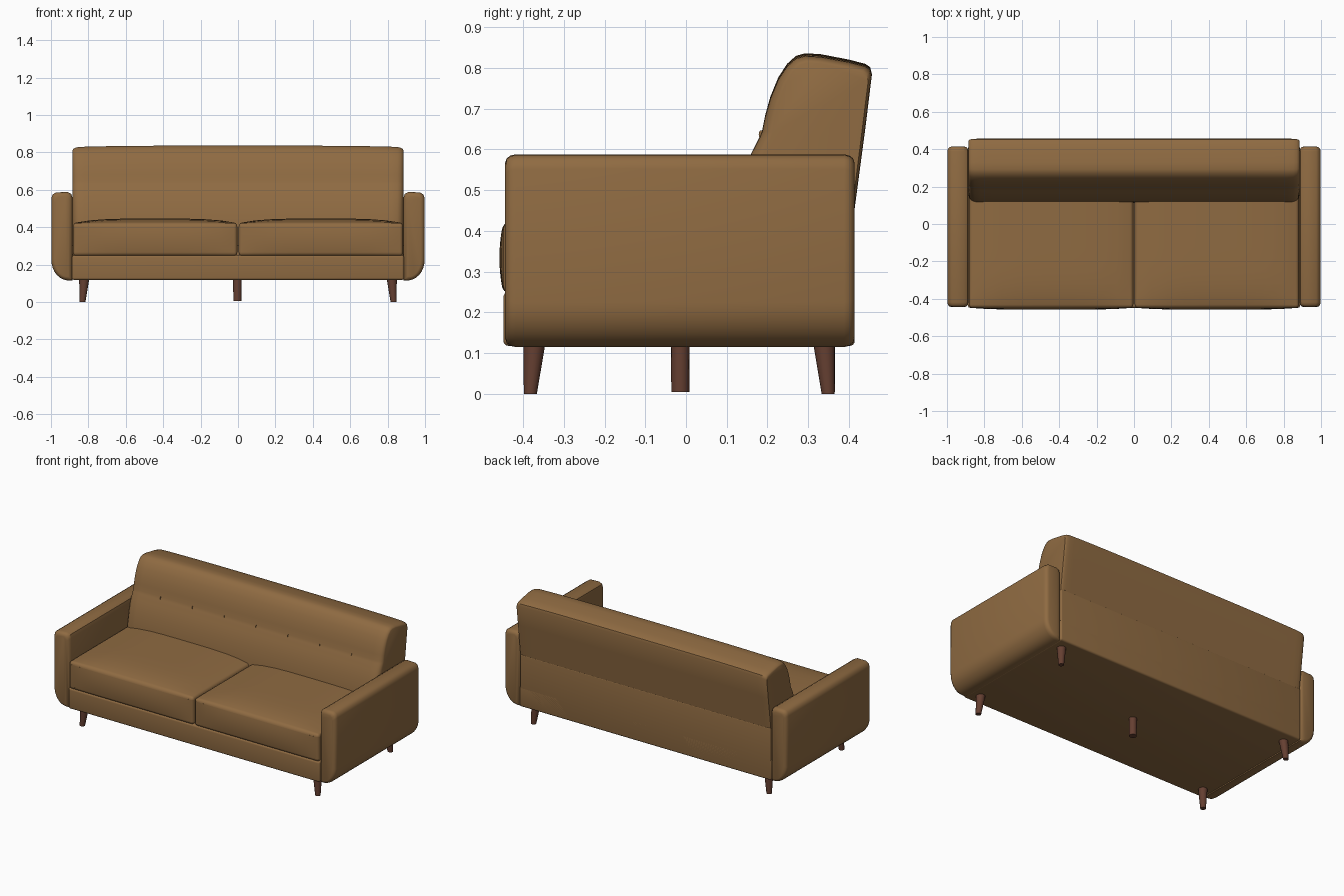
import bpy, bmesh, math
from mathutils import Vector

if "Cube" in bpy.data.objects:
    bpy.data.objects.remove(bpy.data.objects["Cube"])


def material(name, rgb):
    m = bpy.data.materials.new(name)
    m.diffuse_color = (*rgb, 1)
    m.use_nodes = True
    m.node_tree.nodes["Principled BSDF"].inputs["Base Color"].default_value = m.diffuse_color
    return m


LEATHER = material("tan_leather", (0.275, 0.146, 0.054))
WOOD = material("dark_wood", (0.130, 0.050, 0.031))


def finish(bm, name, mat, bevel=0.0, segments=4, limit=40):
    """Turn a bmesh into a smooth-shaded object with rounded edges."""
    bmesh.ops.recalc_face_normals(bm, faces=bm.faces)
    me = bpy.data.meshes.new(name)
    bm.to_mesh(me)
    bm.free()
    me.materials.append(mat)
    ob = bpy.data.objects.new(name, me)
    bpy.context.collection.objects.link(ob)
    bpy.context.view_layer.objects.active = ob
    ob.select_set(True)
    if bevel:
        b = ob.modifiers.new("rounded_edges", 'BEVEL')
        b.width, b.segments = bevel, segments
        b.limit_method, b.angle_limit = 'ANGLE', math.radians(limit)
        bpy.ops.object.modifier_apply(modifier=b.name)
    bpy.ops.object.shade_smooth_by_angle(angle=math.radians(40))
    ob.select_set(False)
    return ob


def box(lo, hi, cuts=0):
    """Box between two corners, optionally subdivided."""
    lo, hi = Vector(lo), Vector(hi)
    bm = bmesh.new()
    bmesh.ops.create_cube(bm, size=1)
    if cuts:
        bmesh.ops.subdivide_edges(bm, edges=bm.edges[:], cuts=cuts, use_grid_fill=True)
    for v in bm.verts:
        v.co = Vector([lo[i] + (v.co[i] + 0.5) * (hi[i] - lo[i]) for i in range(3)])
    return bm


def loft(rings):
    """Join equal rings of points into a capped solid."""
    bm = bmesh.new()
    rows = [[bm.verts.new(p) for p in ring] for ring in rings]
    n = len(rows[0])
    for a, b in zip(rows, rows[1:]):
        for i in range(n):
            j = (i + 1) % n
            bm.faces.new((a[i], a[j], b[j], b[i]))
    bm.faces.new(rows[0])
    bm.faces.new(rows[-1])
    return bm


# Frame: seat base and lower rear panel
finish(box((-0.888, -0.448, 0.118), (0.888, 0.414, 0.25)), "seat_base", LEATHER, 0.012)
finish(box((-0.884, 0.25, 0.13), (0.884, 0.414, 0.452)), "rear_panel", LEATHER, 0.006)

# Arms: slab with a large round on the lower outside edge
for s, side in ((-1, "left"), (1, "right")):
    prof = [(0.885, 0.115), (0.905, 0.115)]
    for k in range(1, 9):
        a = math.radians(90 * k / 8)
        prof.append((0.905 + 0.093 * math.sin(a), 0.225 - 0.11 * math.cos(a)))
    prof += [(0.998, 0.552), (0.992, 0.574), (0.974, 0.586),
             (0.910, 0.588), (0.891, 0.577), (0.885, 0.556)]
    rings = []
    for y, inset in ((-0.444, 0.022), (-0.440, 0.010), (-0.431, 0.003), (-0.418, 0),
                     (0.388, 0), (0.401, 0.003), (0.410, 0.010), (0.414, 0.022)):
        k, kz = 1 - inset / 0.0575, 1 - inset / 0.237
        k = max(k, 0.62)
        rings.append([(s * (0.9425 + (x - 0.9425) * k), y, 0.352 + (z - 0.352) * kz)
                      for x, z in prof])
    finish(loft(rings), side + "_arm", LEATHER)

# Seat cushions: crowned tops and slightly bulging fronts
for s, side in ((-1, "left"), (1, "right")):
    x0, x1 = sorted((s * 0.004, s * 0.882))
    y0, y1 = -0.448, 0.20
    bm = box((x0, y0, 0.246), (x1, y1, 0.422), 9)
    for v in bm.verts:
        u = (2 * v.co.x - x0 - x1) / (x1 - x0)
        w = (2 * v.co.y - y0 - y1) / (y1 - y0)
        h = (v.co.z - 0.246) / 0.176
        v.co.z += 0.024 * h * (1 - u ** 4) * (1 - max(0, -w) ** 4)
        if w < -0.99:
            v.co.y -= 0.010 * (1 - (2 * h - 1) ** 2) * (1 - u ** 4)
    finish(bm, side + "_seat_cushion", LEATHER, 0.026, 5, 50)

# Backrest: one long pad with a shallow tufted crease and softened ends
back = [(0.112, 0.30), (0.118, 0.43), (0.138, 0.52), (0.160, 0.59), (0.181, 0.630),
        (0.187, 0.645), (0.194, 0.68), (0.207, 0.725), (0.226, 0.770), (0.248, 0.803),
        (0.270, 0.822), (0.292, 0.828), (0.330, 0.826), (0.400, 0.813), (0.440, 0.803),
        (0.452, 0.795), (0.456, 0.780), (0.440, 0.65), (0.413, 0.448), (0.395, 0.30)]
ends = [(0.884, 0.030), (0.880, 0.018), (0.870, 0.008), (0.852, 0.001), (0.82, 0)]
stations = [(-x, i) for x, i in ends]
stations += [(0.82 * k / 12, 0) for k in range(-11, 12)]
stations += ends[::-1]
rings = []
for x, inset in stations:
    crown = 0.008 * (1 - (x / 0.884) ** 4)
    ring = []
    for y, z in back:
        t = max(0, (z - 0.6) / 0.23)
        f = 1 if y < 0.30 else 0.35
        yy = y + inset * f * (0.32 - y) / 0.16
        ring.append((x, yy, z + (crown - 0.5 * inset) * t))
    rings.append(ring)
finish(loft(rings), "backrest", LEATHER)

# Tufting buttons along the crease
for k in range(-3, 4):
    bm = bmesh.new()
    bmesh.ops.create_uvsphere(bm, u_segments=12, v_segments=8, radius=0.011)
    for v in bm.verts:
        v.co = Vector((k * 0.225, 0.184 + v.co.y * 0.5, 0.636 + v.co.z))
    finish(bm, "back_button", LEATHER)


def leg(name, top, bottom, r_top, r_bottom, z0=0.0):
    """Tapered round leg between two centre points."""
    rings = []
    for (cx, cy), r, z in ((bottom, r_bottom, z0), (top, r_top, 0.125)):
        rings.append([(cx + r * math.cos(i * math.tau / 16),
                       cy + r * math.sin(i * math.tau / 16), z) for i in range(16)])
    finish(loft(rings), name, WOOD)


# Splayed corner legs and a straight middle leg
for s in (-1, 1):
    leg("front_leg", (s * 0.822, -0.372), (s * 0.832, -0.382), 0.027, 0.016)
    leg("rear_leg", (s * 0.822, 0.339), (s * 0.832, 0.349), 0.027, 0.016)
leg("middle_leg", (-0.003, -0.014), (-0.003, -0.014), 0.023, 0.022, 0.005)
